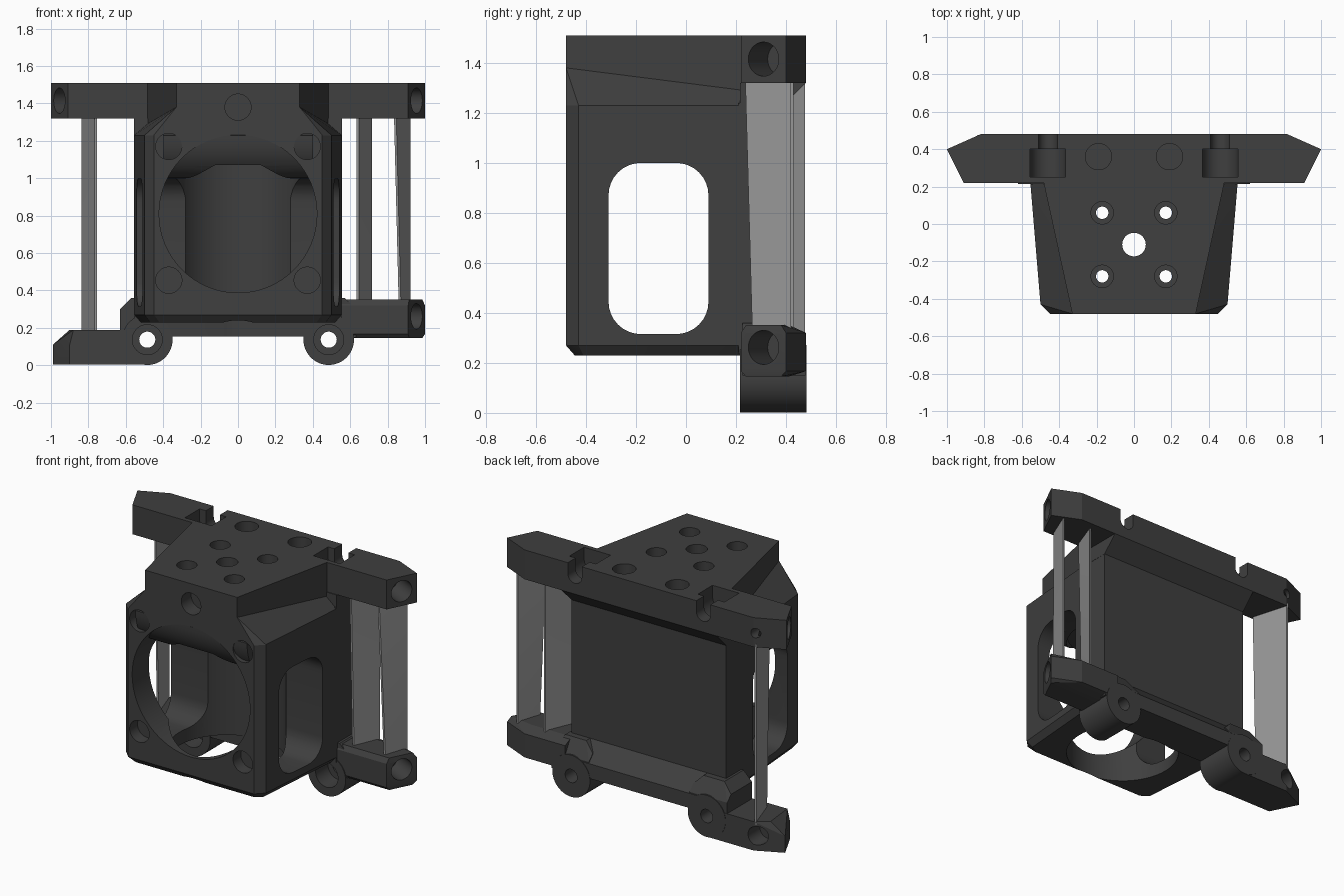
import bpy, bmesh, math
from mathutils import Vector

if "Cube" in bpy.data.objects:
    bpy.data.objects.remove(bpy.data.objects["Cube"])


def material(name, v):
    m = bpy.data.materials.new(name)
    m.diffuse_color = (v, v, v, 1)
    m.use_nodes = True
    m.node_tree.nodes["Principled BSDF"].inputs["Base Color"].default_value = m.diffuse_color
    return m


DARK = material("dark plastic", 0.05)
GREY = material("grey belt", 0.31)


def finish(bm, name, mat):
    # consistent outward normals, checked by signed volume
    bmesh.ops.recalc_face_normals(bm, faces=bm.faces)
    if bm.calc_volume(signed=True) < 0:
        bmesh.ops.reverse_faces(bm, faces=bm.faces)
    me = bpy.data.meshes.new(name)
    bm.to_mesh(me)
    bm.free()
    ob = bpy.data.objects.new(name, me)
    bpy.context.collection.objects.link(ob)
    me.materials.append(mat)
    return ob


def hull(name, pts, mat=DARK):
    bm = bmesh.new()
    vs = [bm.verts.new(p) for p in pts]
    bmesh.ops.convex_hull(bm, input=vs)
    loose = [v for v in bm.verts if not v.link_faces]
    bmesh.ops.delete(bm, geom=loose, context='VERTS')
    bmesh.ops.dissolve_limit(bm, angle_limit=0.01, verts=bm.verts, edges=bm.edges)
    return finish(bm, name, mat)


def plan(poly, z0, z1):
    return [(x, y, z) for x, y in poly for z in (z0, z1)]


def side(poly, x0, x1):
    return [(x, y, z) for y, z in poly for x in (x0, x1)]


def rod(a, b, r, name="hole", seg=40):
    # round bar as the hull of two rings
    a, b = Vector(a), Vector(b)
    d = (b - a).normalized()
    u = d.orthogonal().normalized()
    w = d.cross(u)
    ang = [2 * math.pi * i / seg for i in range(seg)]
    return hull(name, [p + r * (math.cos(t) * u + math.sin(t) * w) for p in (a, b) for t in ang])


def overlap(a, b):
    pa, pb = ([v.co for v in o.data.vertices] for o in (a, b))
    return all(max(p[i] for p in pa) > min(p[i] for p in pb) and
               max(p[i] for p in pb) > min(p[i] for p in pa) for i in range(3))


def boolean(ob, other, op):
    # second solver only if nothing changed
    for solver in ('MANIFOLD', 'EXACT'):
        m = ob.modifiers.new("cut", 'BOOLEAN')
        m.operation, m.solver, m.object = op, solver, other
        bpy.context.view_layer.update()
        dg = bpy.context.evaluated_depsgraph_get()
        me = bpy.data.meshes.new_from_object(ob.evaluated_get(dg))
        ob.modifiers.clear()
        if len(me.polygons) > 0 and len(me.vertices) != len(ob.data.vertices):
            ob.data = me
            return


def cut(targets, cutters):
    for ob in targets:
        for c in cutters:
            if overlap(ob, c):
                boolean(ob, c, 'DIFFERENCE')
    for c in cutters:
        bpy.data.objects.remove(c)


# Main housing: tapered box with chamfered edges and sloped shoulders
half = [(0.555, 0.23), (0.50, -0.43), (0.45, -0.48)]
inner = [(0.52, 0.23), (0.47, -0.41), (0.42, -0.445)]
wall = [(0.33, -0.48), (0.485, 0.23)]
pts, top = [], []
for s in (-1, 1):
    pts += plan([(s * x, y) for x, y in half], 0.27, 1.23)
    pts += [(s * x, y, 0.23) for x, y in inner]
    pts += [(s * 0.33, -0.48, 1.38), (s * 0.485, 0.23, 1.29)]
    top += plan([(s * x, y) for x, y in wall], 1.15, 1.51)
housing = hull("housing", pts)
mount = hull("mount", top)
boolean(housing, mount, 'UNION')
bpy.data.objects.remove(mount)
back_panel = hull("back_panel", side([(0.21, 0.235), (0.38, 0.235), (0.38, 1.24), (0.21, 1.24)], -0.554, 0.554))

# Upper crossbar with a sloped ledge below
top_plan = [(-0.82, 0.48), (0.82, 0.48), (1, 0.40), (0.91, 0.22), (-0.91, 0.22), (-1, 0.40)]
top_bar = hull("top_crossbar", plan(top_plan, 1.32, 1.51))
ledge = hull("top_ledge", side([(0.215, 1.22), (0.38, 1.22), (0.48, 1.32), (0.215, 1.32)], -0.555, 0.555))

# Lower crossbar: centre, raised blocks, arms and screw bosses
low_bar = hull("lower_crossbar", side([(0.22, 0.155), (0.48, 0.155), (0.48, 0.25), (0.38, 0.36), (0.22, 0.36)], -0.5, 0.5))
lower = [low_bar]
for n, s in (("left", -1), ("right", 1)):
    p = side([(0.225, 0.15), (0.478, 0.15), (0.478, 0.26), (0.44, 0.30), (0.225, 0.30)], s * 0.36, s * 0.63)
    p += side([(0.225, 0.36), (0.42, 0.36)], s * 0.42, s * 0.57)
    lower.append(hull(n + "_block", p))
    lower.append(rod((s * 0.485, 0.215, 0.137), (s * 0.485, 0.482, 0.137), 0.135, n + "_boss", 56))
right_plan = [(0.53, 0.48), (0.82, 0.48), (1, 0.40), (0.91, 0.22), (0.53, 0.22)]
right_in = [(0.53, 0.41), (0.82, 0.41), (0.985, 0.38), (0.915, 0.24), (0.53, 0.24)]
right_arm = hull("right_arm", plan(right_plan, 0.167, 0.32) + plan(right_in, 0.145, 0.352))
left_plan = [(-0.50, 0.48), (-0.82, 0.48), (-0.99, 0.40), (-0.90, 0.22), (-0.50, 0.22)]
left_arm = hull("left_arm", plan(left_plan, 0.003, 0.11)
                + [(-0.50, 0.48, 0.19), (-0.82, 0.48, 0.19), (-0.9, 0.42, 0.19), (-0.88, 0.22, 0.19), (-0.50, 0.22, 0.19)])
lower += [right_arm, left_arm]

# Fan opening, side windows and vertical bore
win = []
for cy, cz, a0 in ((-0.04, 0.87, 0), (-0.18, 0.87, 90), (-0.18, 0.445, 180), (-0.04, 0.445, 270)):
    for i in range(9):
        a = math.radians(a0 + i * 11.25)
        win.append((cy + 0.13 * math.cos(a), cz + 0.13 * math.sin(a)))
cut([housing], [rod((0, -0.6, 0.81), (0, -0.17, 0.81), 0.422, seg=64), hull("window", side(win, -0.7, 0.7))])

# Rounded lip that closes the top of the fan opening
prof = [(-0.31 - 0.169 * math.cos(i * math.pi / 24), 1.23 - 0.23 * math.sin(i * math.pi / 24)) for i in range(13)]
lip = hull("intake_lip", side(prof + [(-0.15, 1.0), (-0.15, 1.25)], -0.40, 0.40))
cut([housing, lip, back_panel, low_bar], [rod((0, -0.11, 0.1), (0, -0.11, 1.07), 0.344, seg=64)])

# Screw holes in the front and top of the housing
cut([housing], [rod((0, -0.55, 1.38), (0, -0.38, 1.38), 0.07)]
    + [rod((x, -0.55, z), (x, -0.40, z), 0.07) for x in (-0.37, 0.37) for z in (0.455, 1.17)])
grid = [(x, y) for x in (-0.17, 0.17) for y in (-0.28, 0.06)]
cut([housing, lip], [rod((0, -0.11, 0.95), (0, -0.11, 1.6), 0.063)]
    + [rod((x, y, 0.95), (x, y, 1.6), 0.033) for x, y in grid])
cut([housing], [rod((x, y, 1.42), (x, y, 1.6), 0.06) for x, y in grid])

# Blind holes and open bolt channels in the upper crossbar
holes = [rod((x, 0.36, 1.36), (x, 0.36, 1.6), 0.07) for x in (-0.19, 0.19)]
for s in (-1, 1):
    for r, y0, y1 in ((0.095, 0.25, 0.40), (0.05, 0.39, 0.55)):
        arc = [(s * 0.46 + r * math.cos(a), 1.44 + r * math.sin(a))
               for a in (math.pi + i * math.pi / 16 for i in range(17))]
        arc += [(s * 0.46 + r, 1.6), (s * 0.46 - r, 1.6)]
        holes.append(hull("slot", [(x, y, z) for x, z in arc for y in (y0, y1)]))
    holes.append(rod((s * 1.045, 0.265, 1.415), (s * 0.80, 0.3875, 1.415), 0.068))
holes.append(rod((-0.83, 0.55, 1.41), (-0.83, 0.40, 1.41), 0.03))
cut([top_bar], holes)

# Holes in the lower arms and bosses
cut([right_arm], [rod((1.045, 0.265, 0.262), (0.80, 0.3875, 0.262), 0.068)])
cut([left_arm], [rod((-0.84, 0.55, 0.10), (-0.84, 0.36, 0.10), 0.06)])
cut(lower, [rod((s * 0.485, 0.1, 0.137), (s * 0.485, 0.34, 0.137), 0.08) for s in (-1, 1)])
cut(lower, [rod((s * 0.485, 0.1, 0.137), (s * 0.485, 0.6, 0.137), 0.043) for s in (-1, 1)])

# Thin belt strips between the crossbars
for name, xf, xb, yb, zb, lean in (("left_belt", -0.76, -0.83, 0.475, 0.17, 0),
                                   ("inner_right_belt", 0.64, 0.71, 0.43, 0.33, 0),
                                   ("outer_right_belt", 0.84, 0.915, 0.42, 0.33, 0.025)):
    p = []
    for z, yf, dx in ((zb, 0.265, lean), (1.34, 0.237, 0)):
        for t in (-0.006, 0.006):
            p += [(xf + dx + t, yf, z), (xb + t, yb, z)]
    hull(name, p, GREY)

# Smooth round walls, keep edges sharp
for ob in bpy.data.objects:
    ob.select_set(True)
    bpy.context.view_layer.objects.active = ob
bpy.ops.object.shade_smooth_by_angle(angle=math.radians(18))
